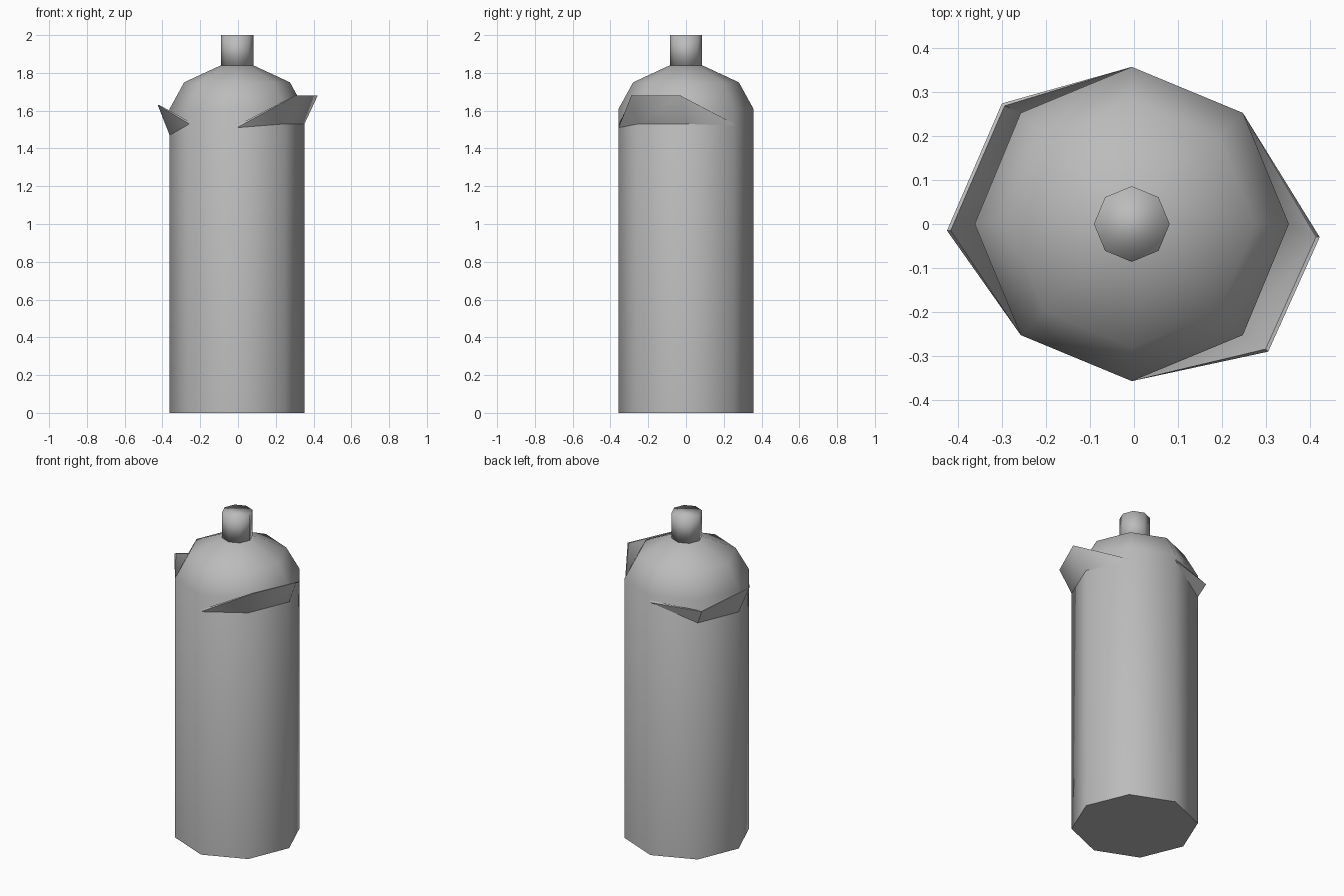
import bpy, bmesh, math
from mathutils import Vector

cube = bpy.data.objects.get("Cube")
if cube:
    bpy.data.objects.remove(cube)

CX, R, SIDES = -0.005, 0.357, 8

grey = bpy.data.materials.new("plain_grey")
grey.use_nodes = True
COLOUR = (0.5, 0.5, 0.5, 1)
grey.diffuse_color = COLOUR
grey.node_tree.nodes["Principled BSDF"].inputs["Base Color"].default_value = COLOUR


def corner(degrees, z, r=R):
    a = math.radians(degrees)
    return Vector((CX + r * math.cos(a), r * math.sin(a), z))


def finish(name, bm, angle):
    bmesh.ops.recalc_face_normals(bm, faces=bm.faces)
    mesh = bpy.data.meshes.new(name)
    bm.to_mesh(mesh)
    bm.free()
    mesh.materials.append(grey)
    obj = bpy.data.objects.new(name, mesh)
    bpy.context.collection.objects.link(obj)
    bpy.ops.object.select_all(action='DESELECT')
    obj.select_set(True)
    bpy.context.view_layer.objects.active = obj
    bpy.ops.object.shade_smooth_by_angle(angle=math.radians(angle))


def turned(name, profile, angle):
    """Eight-sided solid from (radius, height) rings, capped at both ends."""
    bm = bmesh.new()
    rings = [[bm.verts.new(corner(i * 360 / SIDES, z, r)) for i in range(SIDES)]
             for r, z in profile]
    for low, high in zip(rings, rings[1:]):
        for i in range(SIDES):
            j = (i + 1) % SIDES
            bm.faces.new((low[i], low[j], high[j], high[i]))
    bm.faces.new(rings[0])
    bm.faces.new(rings[-1])
    finish(name, bm, angle)


def flap(name, start, fold_z, end_z, tips):
    """Peeling label edge: a thin lip folded out over three sides of the can."""
    bm = bmesh.new()

    def skin(lift, inset):
        first = corner(start, end_z[0] + lift)
        last = corner(start + 135, end_z[1] + lift)
        folds = [corner(start + a, fold_z + lift) for a in (45, 90)]
        lips = []
        for t in tips:
            t = Vector(t)
            t.xy *= 1 - inset
            lips.append(t)
        return [bm.verts.new(p) for p in (first, *folds, last, *lips)]

    outer, inner = skin(0, 0), skin(0.012, 0.02)
    for s in (outer, inner):
        first, b1, b2, last, t1, t2 = s
        bm.faces.new((first, b1, t1))
        bm.faces.new((b1, b2, t2, t1))
        bm.faces.new((b2, last, t2))
    # Rim along the lip and hidden closing strip along the fold
    for path in ((0, 4, 5, 3), (0, 1, 2, 3)):
        for i, j in zip(path, path[1:]):
            bm.faces.new((outer[i], outer[j], inner[j], inner[i]))
    finish(name, bm, 50)


# Can body with domed shoulder, then the nozzle
turned("can_body", [(R, 0), (R, 1.61), (0.28, 1.75), (0.086, 1.84)], 50)
turned("nozzle", [(0.086, 1.835), (0.086, 2.0)], 120)

# Peeling label flaps on both sides
flap("left_label_flap", -90, 1.53, (1.51, 1.52),
     [(0.305, -0.29, 1.68), (0.422, -0.03, 1.68)])
flap("right_label_flap", 90, 1.47, (1.57, 1.53),
     [(-0.3, 0.274, 1.56), (-0.425, -0.015, 1.63)])
